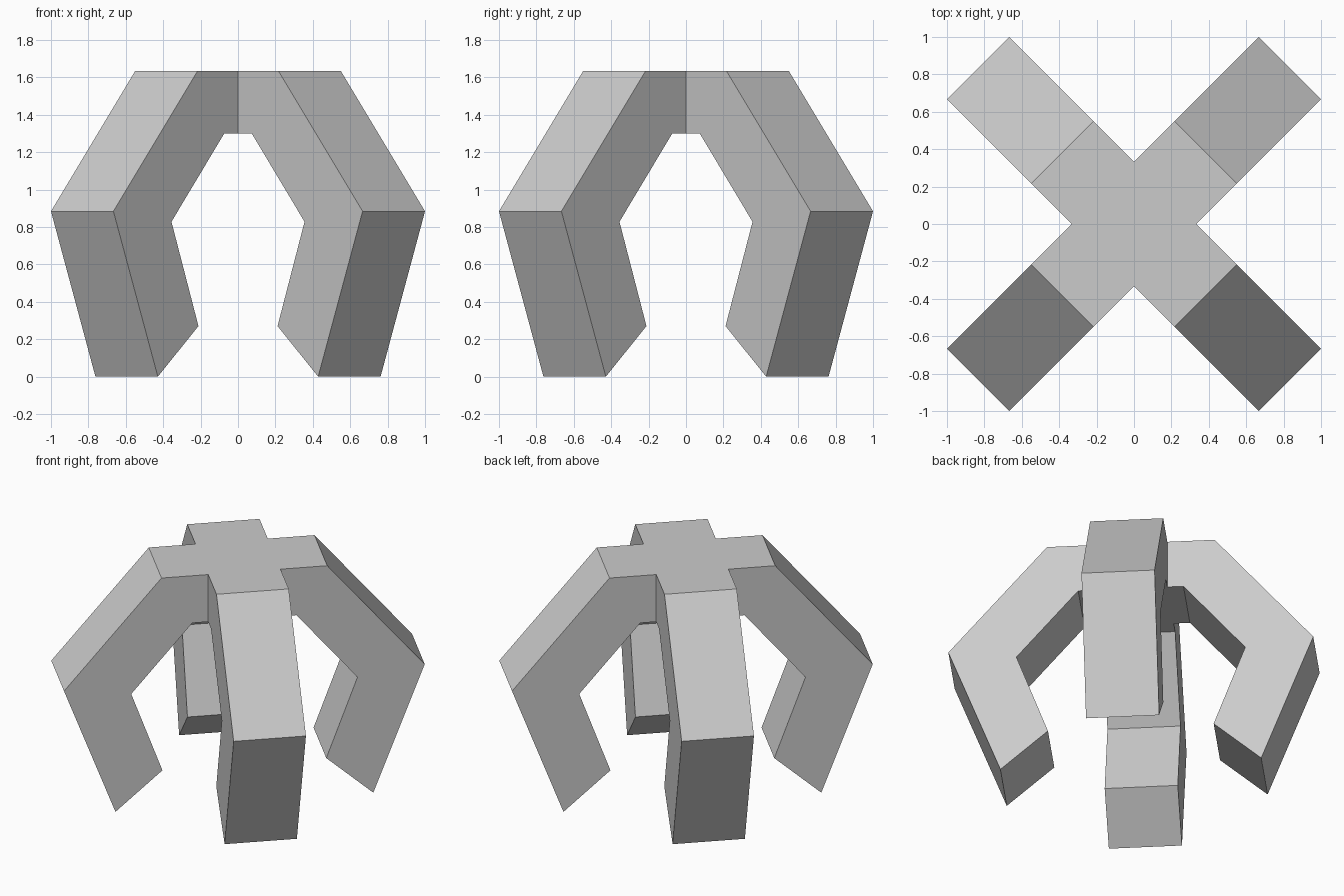
import bpy, bmesh
from math import radians
from mathutils import Matrix

if "Cube" in bpy.data.objects:
    bpy.data.objects.remove(bpy.data.objects["Cube"])

W = 0.236                      # half width of each leg
TOP, UNDER = 1.635, 1.30       # hub top and underside heights

# Bent leg outline (distance from centre, height), hub top round to hub underside
PROFILE = [(W, TOP), (0.541, TOP), (1.178, 0.884), (0.842, 0.0),
           (0.535, 0.27), (0.739, 0.828), (0.34, UNDER), (W, UNDER)]

bm = bmesh.new()


def add_leg(angle):
    """Extruded bent leg, open where it joins the hub."""
    rot = Matrix.Rotation(radians(angle), 4, 'Z')
    a, b = [[bm.verts.new(rot @ Matrix.Translation((r, s * W, z)).translation)
             for r, z in PROFILE] for s in (-1, 1)]
    bm.faces.new(a)
    bm.faces.new(b[::-1])
    for i in range(len(PROFILE) - 1):
        bm.faces.new((a[i], b[i], b[i + 1], a[i + 1]))


# Four legs on the diagonals
for k in range(4):
    add_leg(45 + 90 * k)

# Square hub top and underside between the legs
rot = Matrix.Rotation(radians(45), 4, 'Z')
for z in (TOP, UNDER):
    bm.faces.new([bm.verts.new(rot @ Matrix.Translation((x * W, y * W, z)).translation)
                  for x, y in ((-1, -1), (1, -1), (1, 1), (-1, 1))])

# Weld into one closed solid
bmesh.ops.remove_doubles(bm, verts=bm.verts[:], dist=0.001)
bmesh.ops.recalc_face_normals(bm, faces=bm.faces[:])

mesh = bpy.data.meshes.new("four_leg_claw")
bm.to_mesh(mesh)
bm.free()
bpy.context.collection.objects.link(bpy.data.objects.new("four_leg_claw", mesh))
